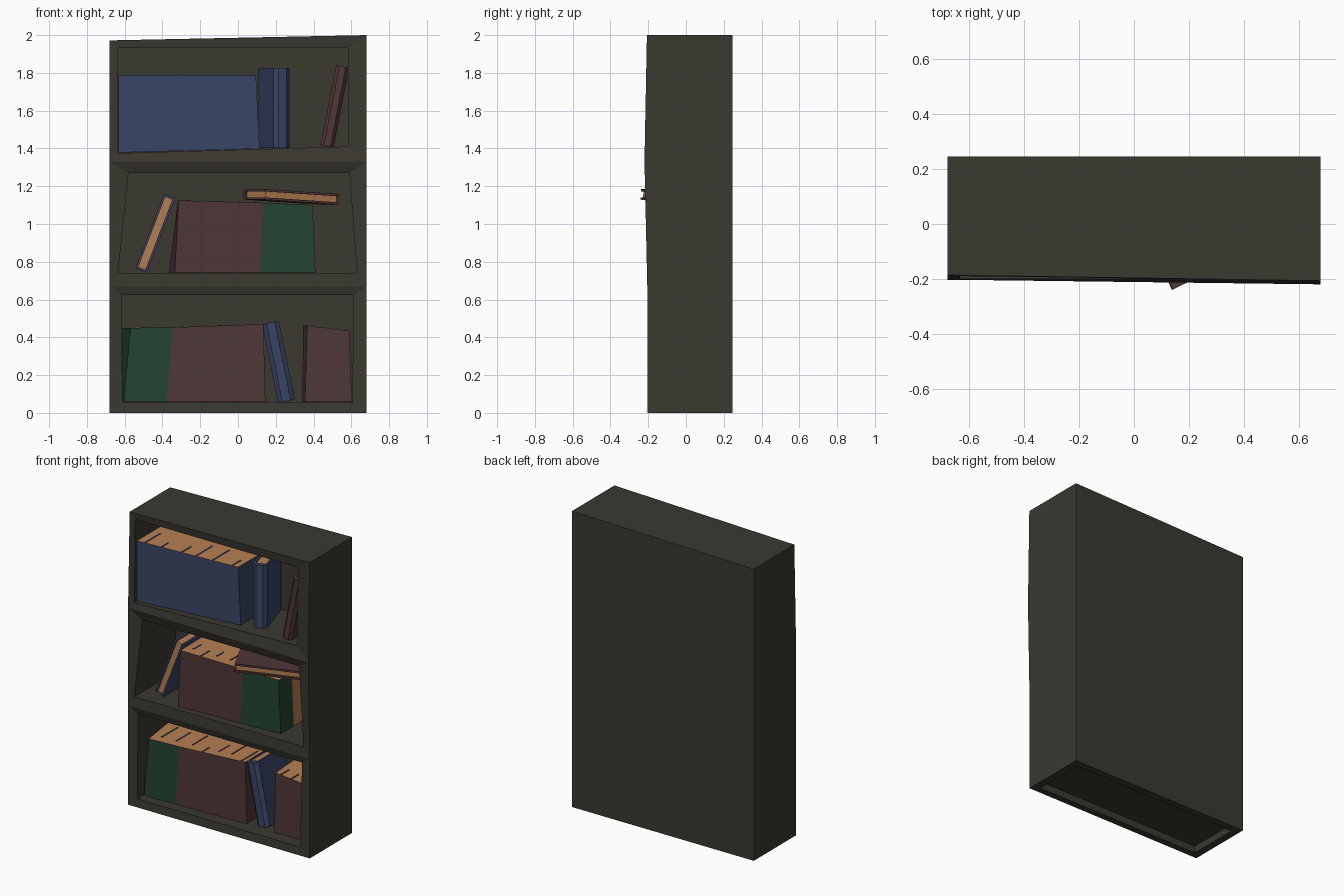
import bpy, bmesh, math, random
from mathutils import Matrix, Vector

if "Cube" in bpy.data.objects:
    bpy.data.objects.remove(bpy.data.objects["Cube"])

random.seed(4)


def srgb(r, g, b):
    f = lambda c: (c / 255 / 12.92) if c < 11 else ((c / 255 + 0.055) / 1.055) ** 2.4
    return (f(r), f(g), f(b), 1)


def material(name, rgb):
    m = bpy.data.materials.new(name)
    m.diffuse_color = srgb(*rgb)
    m.use_nodes = True
    m.node_tree.nodes["Principled BSDF"].inputs["Base Color"].default_value = m.diffuse_color
    return m


WOOD = material("dark_wood", (58, 56, 48))
BLUE = material("blue_cover", (58, 69, 101))
RED = material("red_cover", (79, 55, 55))
GREEN = material("green_cover", (36, 69, 49))
PAGES = material("tan_pages", (182, 127, 82))


def finish(name, bm, mats):
    bmesh.ops.recalc_face_normals(bm, faces=bm.faces)
    me = bpy.data.meshes.new(name)
    bm.to_mesh(me)
    bm.free()
    for m in mats:
        me.materials.append(m)
    ob = bpy.data.objects.new(name, me)
    bpy.context.collection.objects.link(ob)
    return ob


def bridge(bm, a, b):
    for i in range(len(a)):
        j = (i + 1) % len(a)
        bm.faces.new((a[i], a[j], b[j], b[i]))


def prism(bm, a, b, mat=0):
    """Closed solid between two matching loops of points."""
    va, vb = [bm.verts.new(p) for p in a], [bm.verts.new(p) for p in b]
    old = set(bm.faces)
    bridge(bm, va, vb)
    bm.faces.new(va)
    bm.faces.new(vb)
    for f in bm.faces:
        if f not in old:
            f.material_index = mat


def box(bm, lo, hi, mat=0):
    ring = lambda z: [(lo[0], lo[1], z), (hi[0], lo[1], z), (hi[0], hi[1], z), (lo[0], hi[1], z)]
    prism(bm, ring(lo[2]), ring(hi[2]), mat)


# Bookcase: slightly crooked shell, three inset bays, hollow underside
bm = bmesh.new()
V = bm.verts.new
BACK, INNER = 0.247, 0.2
levels = [(0, 0, -.205, -.205), (.67, .67, -.203, -.205),
          (1.33, 1.33, -.203, -.22), (1.972, 2.0, -.186, -.207)]
left = [V((-.68, yl, zl)) for zl, zr, yl, yr in levels]
right = [V((.68, yr, zr)) for zl, zr, yl, yr in levels]
back = [V((-.68, BACK, 0)), V((.68, BACK, 0)), V((.68, BACK, 2.0)), V((-.68, BACK, 1.972))]
bays = [((-.612, .055), (.605, .055), (.612, .625), (-.615, .625)),
        ((-.635, .74), (.63, .74), (.59, 1.27), (-.58, 1.27)),
        ((-.635, 1.375), (.582, 1.41), (.582, 1.935), (-.635, 1.935))]
for i, bay in enumerate(bays):
    outer = [left[i], right[i], right[i + 1], left[i + 1]]
    rim = [V((x, -.19 if k > 1 else -.2, z)) for k, (x, z) in enumerate(bay)]
    deep = [V((x, INNER, z)) for x, z in bay]
    bridge(bm, outer, rim)
    bridge(bm, rim, deep)
    bm.faces.new(deep)
bm.faces.new(back)
bm.faces.new([back[0], back[3]] + left[::-1])
bm.faces.new([back[1], back[2]] + right[::-1])
bm.faces.new([left[3], right[3], back[2], back[3]])
foot = [left[0], right[0], back[1], back[0]]
under = [(-.63, -.16), (.63, -.16), (.63, .197), (-.63, .197)]
lip, ceil = [V((x, y, 0)) for x, y in under], [V((x, y, .048)) for x, y in under]
bridge(bm, foot, lip)
bridge(bm, lip, ceil)
bm.faces.new(ceil)
finish("bookcase", bm, [WOOD])


# Row of tightly packed books: cover sides, pages on top with cover edges showing
def book_row(name, front, yl, yr, depth, cover, back_left=None, edges=0):
    (bl, br, tr, tl) = front
    bb, bt = back_left or (bl[0], tl[0])
    bm = bmesh.new()
    prism(bm, [(bl[0], yl, bl[1]), (br[0], yr, br[1]), (tr[0], yr, tr[1]), (tl[0], yl, tl[1])],
          [(bb, yl + depth, bl[1]), (br[0], yr + depth, br[1]),
           (tr[0], yr + depth, tr[1]), (bt, yl + depth, tl[1])])
    bmesh.ops.recalc_face_normals(bm, faces=bm.faces)
    for f in bm.faces:
        f.material_index = 1 if f.normal.z > .6 else 0
    # thin board edges lying on the page tops
    for k in range(edges):
        t = (k + random.uniform(.4, .7)) / edges
        x = tl[0] + (tr[0] - tl[0]) * t
        z = tl[1] + (tr[1] - tl[1]) * t
        y0 = yl + (yr - yl) * t + random.choice((.003, .06))
        box(bm, (x - .005, y0, z - .004), (x + .005, y0 + random.uniform(.07, .2), z + .003),
            random.choice((0, 2)))
    finish(name, bm, [cover, PAGES, BLUE])


book_row("top_blue_row", [(-.633, 1.378), (.115, 1.398), (.095, 1.785), (-.633, 1.785)],
         -.175, -.135, .31, BLUE, edges=6)
book_row("middle_red_row", [(-.335, .742), (.12, .742), (.135, 1.112), (-.315, 1.125)],
         -.165, -.145, .31, RED, (-.365, -.32), 5)
book_row("middle_green_row", [(.12, .742), (.41, .742), (.395, 1.1), (.135, 1.112)],
         -.145, -.13, .14, GREEN)
book_row("middle_back_pages", [(.12, .742), (.41, .742), (.395, 1.1), (.135, 1.112)],
         -.005, .01, .16, PAGES)
book_row("bottom_green_row", [(-.605, .057), (-.378, .057), (-.345, .453), (-.57, .45)],
         -.14, -.132, .3, GREEN, (-.61, -.613), 2)
book_row("bottom_red_row", [(-.378, .057), (.145, .057), (.135, .47), (-.345, .453)],
         -.132, -.115, .28, RED, edges=5)
book_row("bottom_right_red_row", [(.355, .057), (.603, .057), (.59, .435), (.365, .462)],
         -.12, -.11, .28, RED, (.34, .345), 3)


# Single book: spine at local y = 0 facing -y, height along z
def book(name, t, h, d, cover, matrix):
    bm = bmesh.new()
    b = .012
    for s in (-1, 1):
        xs = sorted((s * t / 2, s * (t / 2 - b)))
        box(bm, (xs[0], 0, 0), (xs[1], d, h))
    spine = [(-t / 2, 0), (-t / 4, -.02), (t / 4, -.02), (t / 2, 0), (t / 2, .01), (-t / 2, .01)]
    prism(bm, [(x, y, 0) for x, y in spine], [(x, y, h) for x, y in spine])
    box(bm, (-t / 2 + b, .01, .01), (t / 2 - b, d - .01, h - .01), 1)
    bm.transform(matrix)
    finish(name, bm, [cover, PAGES])


def place(x, y, z, lean=0, yaw=0):
    return (Matrix.Translation((x, y, z)) @ Matrix.Rotation(math.radians(lean), 4, 'Y')
            @ Matrix.Rotation(math.radians(yaw), 4, 'Z'))


book("top_upright_blue_book", .09, .425, .27, BLUE, place(.23, -.09, 1.402, 0, 17))
book("top_leaning_red_book", .07, .43, .27, RED, place(.472, -.145, 1.412, 11))
book("middle_leaning_blue_book", .064, .42, .25, BLUE, place(-.513, .14, .755, 21, 180))
book("bottom_leaning_blue_book", .09, .425, .27, BLUE, place(.257, -.09, .062, -11.5))

# Book lying flat on the middle row, turned so its corner pokes out
a = math.radians(26)
ez = Vector((math.cos(a), math.sin(a), -.06)).normalized()
ey = Vector((math.sin(a), -math.cos(a), 0))
lay = Matrix((ey.cross(ez), ey, ez)).transposed().to_4x4()
book("middle_flat_red_book", .056, .44, .24, RED, Matrix.Translation((.035, -.024, 1.157)) @ lay)
